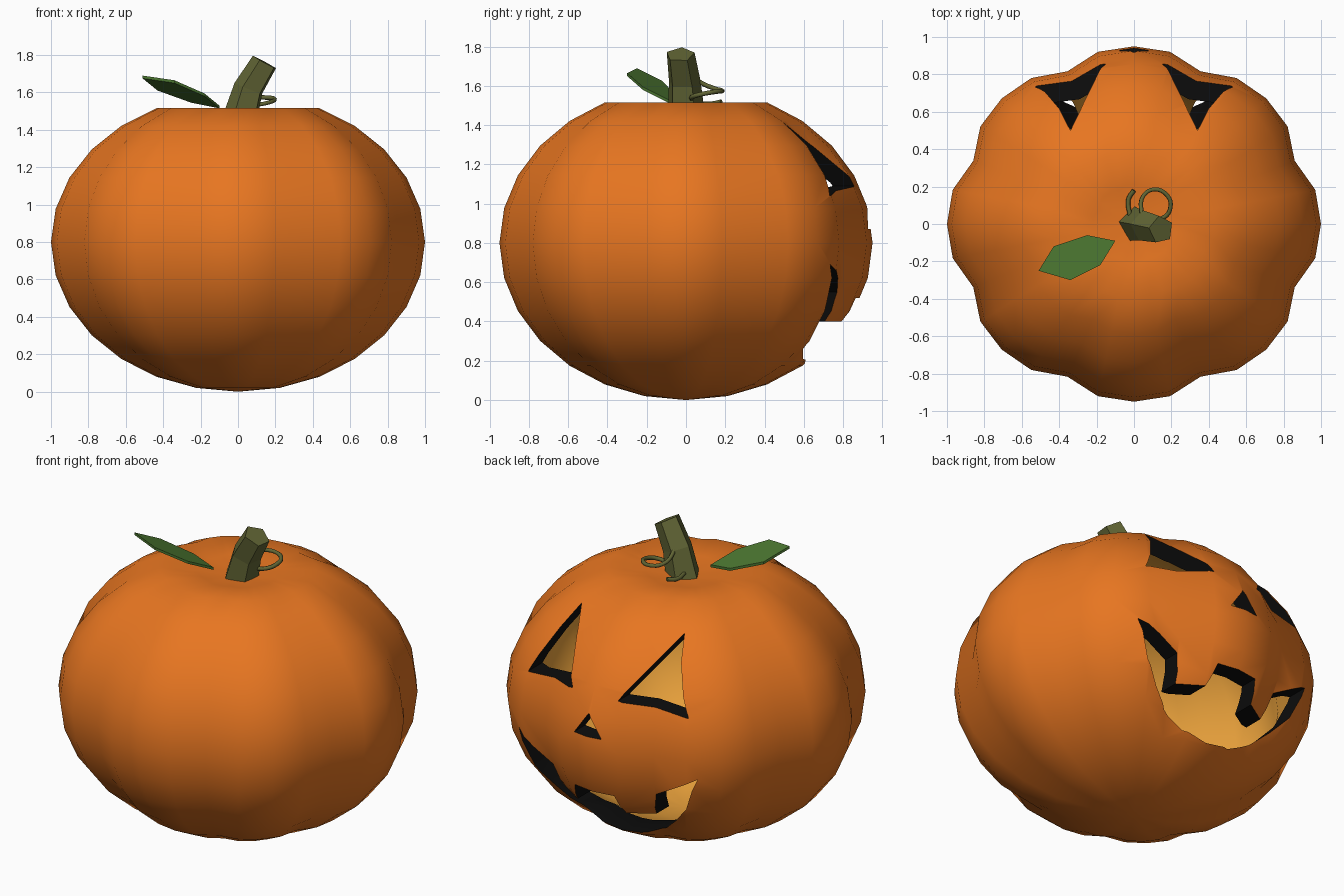
import bpy, bmesh, math
from mathutils import Vector

if "Cube" in bpy.data.objects:
    bpy.data.objects.remove(bpy.data.objects["Cube"])


def material(name, rgb):
    m = bpy.data.materials.new(name)
    m.diffuse_color = (*rgb, 1)
    m.use_nodes = True
    m.node_tree.nodes["Principled BSDF"].inputs["Base Color"].default_value = m.diffuse_color
    return m


ORANGE = material("orange_skin", (0.8, 0.18, 0.015))
GOLD = material("golden_flesh", (0.82, 0.36, 0.045))
BLACK = material("dark_cut", (0.004, 0.004, 0.004))
STEM = material("stem_green", (0.12, 0.13, 0.035))
LEAF = material("leaf_green", (0.07, 0.18, 0.03))


def finish(bm, name, mats):
    me = bpy.data.meshes.new(name)
    bm.to_mesh(me)
    bm.free()
    ob = bpy.data.objects.new(name, me)
    bpy.context.collection.objects.link(ob)
    for m in mats:
        me.materials.append(m)
    return ob


# ribbed shell: 32 segments, 8 lobes, 14 rings, shallow dip on top
def add_shell(bm, scale, mat, flip):
    lobes, n, rings = (1, 0.988, 0.93, 0.988), 32, 14
    dip = {6: 1.5, 7: 1.47}

    def height(j):
        s = math.sin(j * math.pi / rings)
        z = dip.get(j, 0.8 + s * (0.8 if j < 0 else 0.795))
        return 0.8 + (z - 0.8) * scale

    bottom = bm.verts.new((0, 0, height(-7)))
    top = bm.verts.new((0, 0, height(7)))
    rows = []
    for j in range(-6, 7):
        c = math.cos(j * math.pi / rings) * scale
        rows.append([bm.verts.new((c * lobes[i % 4] * math.cos(math.tau * i / n),
                                   0.95 * c * lobes[i % 4] * math.sin(math.tau * i / n),
                                   height(j))) for i in range(n)])
    faces = []
    for i in range(n):
        k = (i + 1) % n
        faces.append((bottom, rows[0][k], rows[0][i]))
        faces.append((top, rows[-1][i], rows[-1][k]))
        for a, b in zip(rows, rows[1:]):
            faces.append((a[i], a[k], b[k], b[i]))
    for f in faces:
        face = bm.faces.new(f[::-1] if flip else f)
        face.material_index = mat


bm = bmesh.new()
add_shell(bm, 1.0, 0, False)
add_shell(bm, 0.89, 1, True)
pumpkin = finish(bm, "pumpkin", [ORANGE, GOLD, BLACK])

# face cutters: eyes, nose and toothed mouth, extruded along y on the +y side
eye = [(0.15, 1.09), (0.53, 1.04), (0.34, 1.41)]
nose = [(-0.09, 0.87), (0.09, 0.87), (0, 1.0)]
half = [(0.13, 0.52), (0.16, 0.40), (0.30, 0.40), (0.34, 0.55), (0.59, 0.69),
        (0.50, 0.48), (0.40, 0.37), (0.30, 0.28), (0.16, 0.21)]


def mirrored(pts):
    return [(-x, z) for x, z in reversed(pts)]


mouth = half + [(0, 0.185)] + mirrored(half)
bm = bmesh.new()
for pts in (eye, mirrored(eye), nose, mouth):
    face = bm.faces.new([bm.verts.new((x, 0.2, z)) for x, z in pts])
    ext = bmesh.ops.extrude_face_region(bm, geom=[face])["geom"]
    bmesh.ops.translate(bm, vec=(0, 1, 0),
                        verts=[g for g in ext if isinstance(g, bmesh.types.BMVert)])
bmesh.ops.recalc_face_normals(bm, faces=bm.faces)
for f in bm.faces:
    f.material_index = 2
cutter = finish(bm, "face_cutter", [ORANGE, GOLD, BLACK])
cutter.hide_render = True

mod = pumpkin.modifiers.new("carve", "BOOLEAN")
mod.operation = "DIFFERENCE"
mod.solver = "EXACT"
mod.object = cutter
bpy.context.view_layer.objects.active = pumpkin
pumpkin.select_set(True)
bpy.ops.object.modifier_apply(modifier=mod.name)
bpy.data.objects.remove(cutter)
bpy.ops.object.shade_smooth_by_angle(angle=math.radians(40))

# stem: five-sided, bending towards +x
bm = bmesh.new()
path = [((0.01, 0, 1.44), 0.1, (0.2, 0, 1)),
        ((0.06, -0.01, 1.62), 0.085, (0.4, -0.05, 1)),
        ((0.145, -0.03, 1.76), 0.075, (0.55, -0.05, 1))]
loops = []
for centre, r, d in path:
    rot = Vector((0, 0, 1)).rotation_difference(Vector(d))
    loops.append([bm.verts.new(Vector(centre) + rot @ Vector(
        (r * math.cos(math.tau * i / 5 + 0.5), r * math.sin(math.tau * i / 5 + 0.5), 0)))
        for i in range(5)])
for a, b in zip(loops, loops[1:]):
    for i in range(5):
        k = (i + 1) % 5
        bm.faces.new((a[i], a[k], b[k], b[i]))
bm.faces.new(loops[-1])
bm.faces.new(loops[0][::-1])
finish(bm, "stem", [STEM])

# leaf: thin tilted hexagon
outline = [(-0.1, -0.09, 1.515), (-0.25, -0.06, 1.545), (-0.43, -0.12, 1.61),
           (-0.51, -0.25, 1.675), (-0.34, -0.3, 1.65), (-0.18, -0.22, 1.58)]
bm = bmesh.new()
face = bm.faces.new([bm.verts.new(p) for p in outline])
ext = bmesh.ops.extrude_face_region(bm, geom=[face])["geom"]
bmesh.ops.translate(bm, vec=(0, 0, 0.015),
                    verts=[g for g in ext if isinstance(g, bmesh.types.BMVert)])
bmesh.ops.recalc_face_normals(bm, faces=bm.faces)
finish(bm, "leaf", [LEAF])


# curling tendrils
def tendril(name, pts):
    cu = bpy.data.curves.new(name, "CURVE")
    cu.dimensions = "3D"
    cu.bevel_depth = 0.012
    cu.bevel_resolution = 1
    cu.use_fill_caps = True
    sp = cu.splines.new("BEZIER")
    sp.resolution_u = 4
    sp.bezier_points.add(len(pts) - 1)
    for b, p in zip(sp.bezier_points, pts):
        b.co = p
        b.handle_left_type = b.handle_right_type = "AUTO"
    ob = bpy.data.objects.new(name, cu)
    bpy.context.collection.objects.link(ob)
    cu.materials.append(STEM)


tendril("tendril_loop", [(0.06, 0.03, 1.66), (0.04, 0.07, 1.62), (0.05, 0.15, 1.585),
                         (0.11, 0.185, 1.575), (0.18, 0.15, 1.57), (0.195, 0.09, 1.56),
                         (0.16, 0.035, 1.545), (0.08, 0.03, 1.53)])
tendril("tendril_hook", [(0, 0.18, 1.52), (-0.03, 0.13, 1.51), (-0.02, 0.04, 1.51)])
